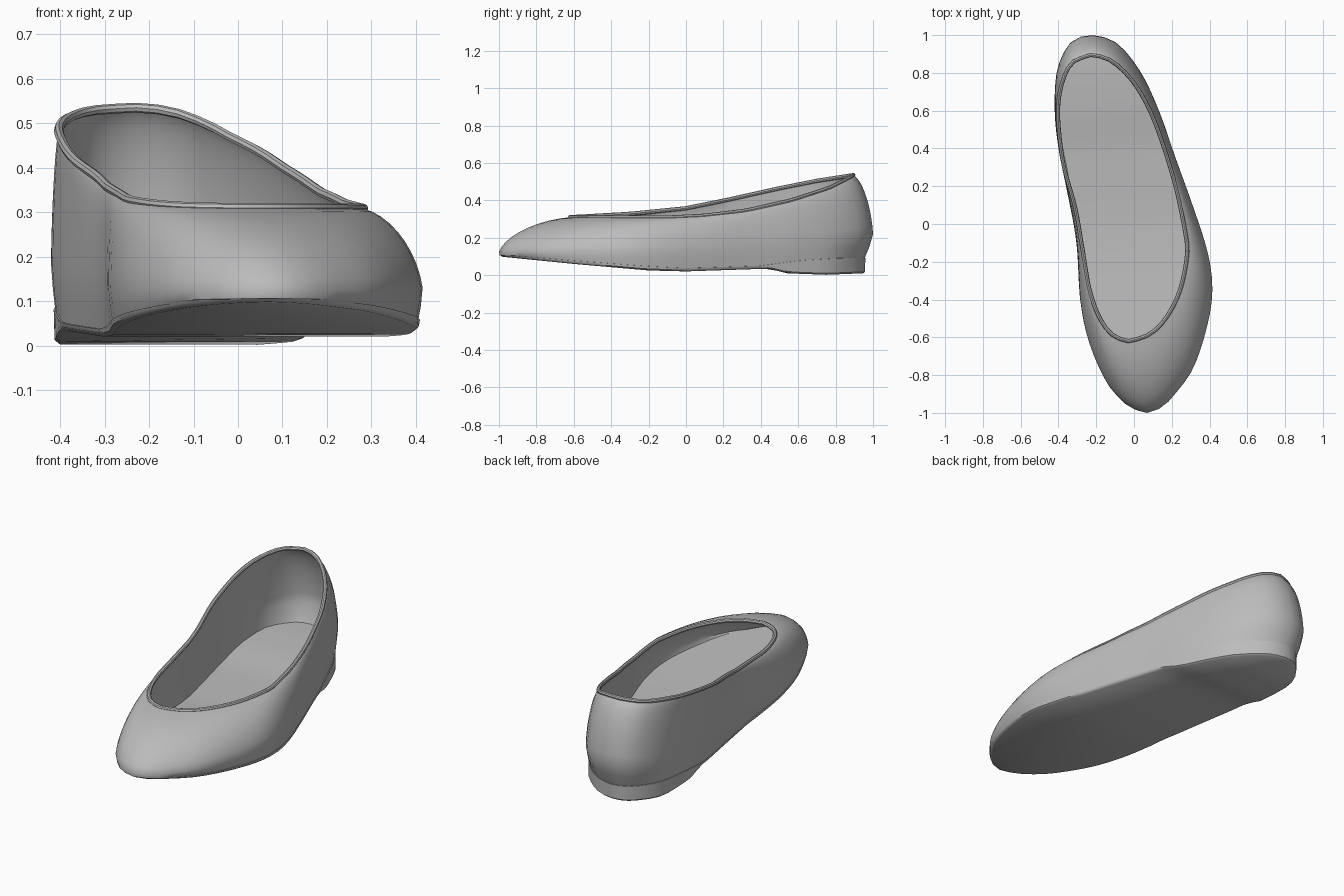
import bpy, bmesh, math
from mathutils import Vector

if "Cube" in bpy.data.objects:
    bpy.data.objects.remove(bpy.data.objects["Cube"])

N = 36          # stations per side, toe to heel
RINGS = 9       # rings from widest line to opening

grey = bpy.data.materials.new("grey_leather")
grey.diffuse_color = (0.5, 0.5, 0.5, 1)
grey.use_nodes = True
grey.node_tree.nodes["Principled BSDF"].inputs["Base Color"].default_value = grey.diffuse_color

# Plan outlines, each side listed from toe to heel
OUT_R = [(.07, -1), (.14, -.975), (.2, -.92), (.31, -.77), (.385, -.55), (.415, -.35), (.39, -.15),
         (.31, .1), (.22, .35), (.14, .58), (.05, .78), (-.05, .92), (-.13, .98), (-.22, 1)]
OUT_L = [(.07, -1), (.01, -.985), (-.06, -.94), (-.15, -.83), (-.24, -.62), (-.285, -.4), (-.3, -.15),
         (-.32, 0), (-.36, .2), (-.4, .4), (-.42, .6), (-.41, .8), (-.36, .93), (-.3, .985), (-.22, 1)]
RIM_R = [(-.03, -.62), (.07, -.59), (.16, -.51), (.24, -.36), (.28, -.17), (.272, -.05), (.22, .2),
         (.14, .46), (.07, .63), (-.01, .76), (-.1, .85), (-.17, .885), (-.23, .895)]
RIM_L = [(-.03, -.62), (-.11, -.59), (-.18, -.5), (-.235, -.35), (-.27, -.15), (-.31, .08), (-.37, .3),
         (-.398, .5), (-.4, .65), (-.37, .78), (-.32, .86), (-.23, .895)]

# Height profiles as (y, z)
WIDEST = [(-1, .125), (-.6, .13), (0, .13), (.5, .17), (1, .22)]
SEAM = [(-1, .108), (-.6, .075), (-.2, .045), (0, .035), (.4, .048), (.6, .075), (.8, .088), (1, .09)]
BOTTOM = [(-1, .1), (-.6, .06), (-.2, .025), (0, .02), (.3, .03), (.44, .035), (.54, .01),
          (.75, .002), (.95, .01)]
RIM_ZR = [(-.62, .31), (-.1, .308), (.1, .318), (.32, .345), (.56, .4), (.76, .465), (.85, .51), (.895, .535)]
RIM_ZL = [(-.62, .31), (-.3, .328), (0, .358), (.23, .405), (.5, .465), (.7, .505), (.895, .535)]


def height(profile, y):
    if y <= profile[0][0]:
        return profile[0][1]
    for (y0, z0), (y1, z1) in zip(profile, profile[1:]):
        if y <= y1:
            return z0 + (z1 - z0) * (y - y0) / (y1 - y0)
    return profile[-1][1]


def resample(points):
    """Smooth curve through the points, cut into N equal lengths."""
    p = [Vector(q) for q in points]
    p = [2 * p[0] - p[1]] + p + [2 * p[-1] - p[-2]]
    dense = []
    for a, b, c, d in zip(p, p[1:], p[2:], p[3:]):
        for k in range(12):
            t = k / 12
            dense.append(.5 * (2 * b + (c - a) * t + (2 * a - 5 * b + 4 * c - d) * t * t
                               + (3 * b - a - 3 * c + d) * t ** 3))
    dense.append(p[-2])
    lengths = [0]
    for a, b in zip(dense, dense[1:]):
        lengths.append(lengths[-1] + (b - a).length)
    result, j = [], 0
    for i in range(N + 1):
        s = lengths[-1] * i / N
        while j < len(dense) - 2 and lengths[j + 1] < s:
            j += 1
        result.append(dense[j].lerp(dense[j + 1], (s - lengths[j]) / (lengths[j + 1] - lengths[j])))
    return result


def closed(right, left):
    return resample(right) + resample(left)[-2:0:-1]


def inward(loop):
    result = []
    for i in range(len(loop)):
        d = loop[(i + 1) % len(loop)] - loop[i - 1]
        result.append(Vector((-d.y, d.x)).normalized())
    return result


def finish(bm, name, angle=40):
    bmesh.ops.recalc_face_normals(bm, faces=bm.faces)
    mesh = bpy.data.meshes.new(name)
    bm.to_mesh(mesh)
    bm.free()
    obj = bpy.data.objects.new(name, mesh)
    bpy.context.collection.objects.link(obj)
    mesh.materials.append(grey)
    bpy.ops.object.select_all(action='DESELECT')
    obj.select_set(True)
    bpy.context.view_layer.objects.active = obj
    bpy.ops.object.shade_smooth_by_angle(angle=math.radians(angle))
    return obj


def loft(name, rings, cap_first=False, cap_last=False, wrap=False):
    bm = bmesh.new()
    rows = [[bm.verts.new(v) for v in ring] for ring in rings]
    m = len(rows[0])
    for a, b in zip(rows, rows[1:] + rows[:1] if wrap else rows[1:]):
        for i in range(m):
            j = (i + 1) % m
            bm.faces.new((a[i], a[j], b[j], b[i]))
    # Caps run in strips from the right side to the left side
    for row in ([rows[0]] if cap_first else []) + ([rows[-1]] if cap_last else []):
        for i in range(N):
            quad = [row[i], row[i + 1], row[-i - 1], row[-i % m]]
            bm.faces.new(list(dict.fromkeys(quad)))
    return finish(bm, name)


outline = closed(OUT_R, OUT_L)
opening = closed(RIM_R, RIM_L)
normals = inward(outline)
M = len(outline)


def tuck(y):
    """How far the sole edge sits inside the widest line."""
    t = min(max((y - .75) / .25, 0), 1)
    return .01 + .035 * t * t * (3 - 2 * t)


def ring(profile, extra=0, lift=0):
    result = []
    for p, n in zip(outline, normals):
        q = p + n * (tuck(p.y) + extra)
        result.append(Vector((q.x, q.y, height(profile, q.y) + lift)))
    return result


wide = [Vector((p.x, p.y, height(WIDEST, p.y))) for p in outline]
rim = [Vector((p.x, p.y, height(RIM_ZR if i <= N else RIM_ZL, p.y))) for i, p in enumerate(opening)]

# Upper: seam, widest line, then a rounded rise to the opening
outer = [ring(SEAM), [a.lerp(b, .6) + Vector((0, 0, -.012)) for a, b in zip(ring(SEAM), wide)]]
for k in range(RINGS + 1):
    a = math.pi / 2 * k / RINGS
    row = []
    for w, r in zip(wide, rim):
        s, c = math.sin(a), 1 - math.cos(a)
        u = .7 * c + .3 * (s + c) / 2
        v = .7 * s + .3 * (s + c) / 2
        row.append(Vector((w.x + (r.x - w.x) * u, w.y + (r.y - w.y) * u, w.z + (r.z - w.z) * v)))
    outer.append(row)
loft("upper", outer)

# Lining: the upper's wall moved inward, meeting the insole
lining = [ring(SEAM, .012, .02)]
for k, row in enumerate(outer[2:]):
    f = 1 - k / RINGS
    lining.append([Vector((p.x + n.x * .014 * f, p.y + n.y * .014 * f, p.z - .012 * f))
                   for p, n in zip(row, normals)])
loft("lining", lining)

# Insole: thin pad on the floor
loft("insole", [ring(SEAM, .014, .012), ring(SEAM, .014, .024)], cap_last=True)

# Sole with the low heel block stepped down at the back
loft("sole_and_heel", [ring(SEAM, .012, .004), ring(SEAM, -.004, .002), ring(BOTTOM, -.002, .008),
                       ring(BOTTOM, .008, 0)], cap_last=True)

# Binding: round piping along the opening
rim_in = inward(opening)
piping = []
for k in range(8):
    a = 2 * math.pi * k / 8
    piping.append([Vector((p.x + n.x * .011 * math.cos(a), p.y + n.y * .011 * math.cos(a),
                           p.z + .011 * math.sin(a))) for p, n in zip(rim, rim_in)])
loft("opening_binding", piping, wrap=True)
